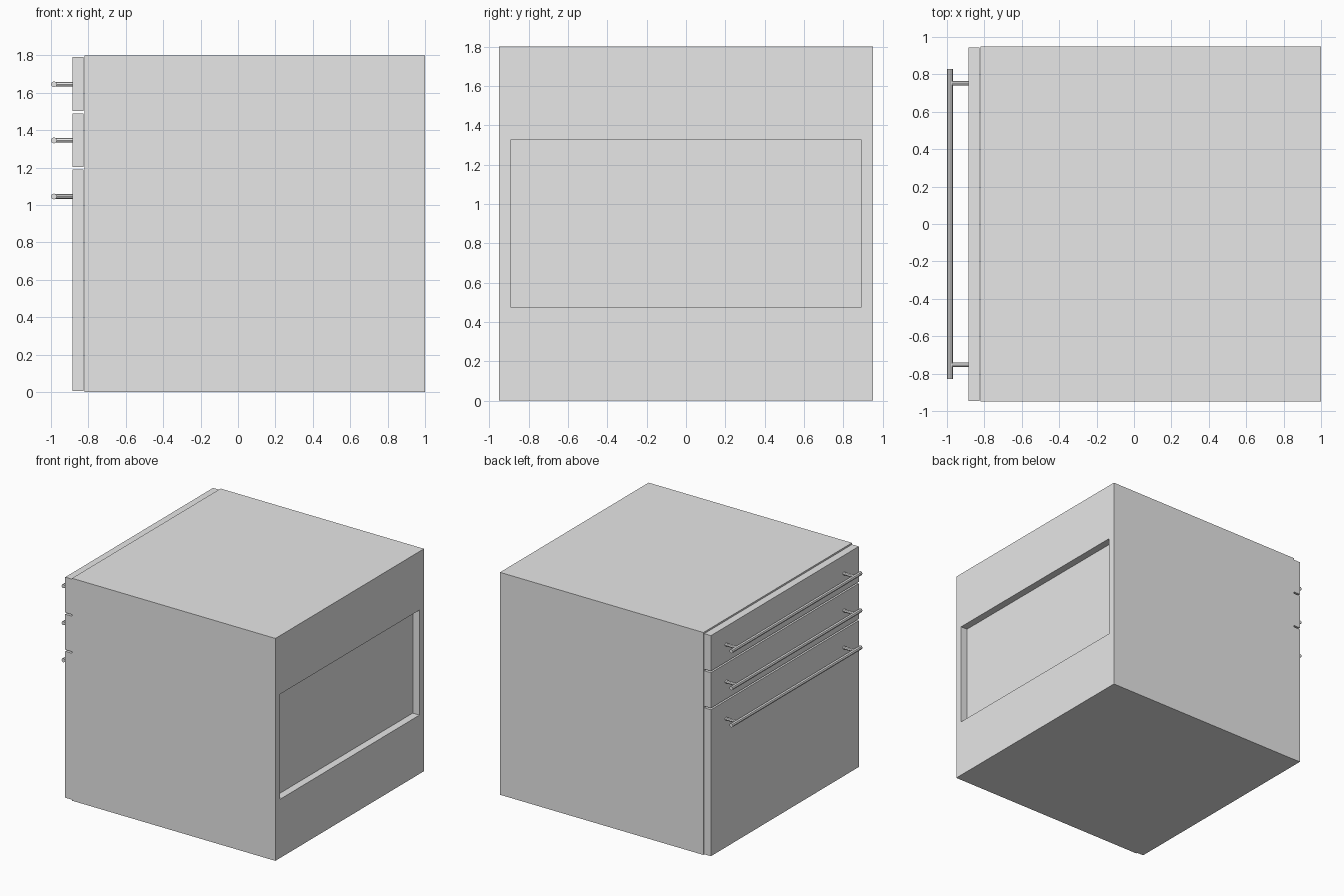
import bpy, bmesh, math
from mathutils import Matrix, Vector

cube = bpy.data.objects.get("Cube")
if cube:
    bpy.data.objects.remove(cube, do_unlink=True)

grey = bpy.data.materials.new("light_grey")
grey.use_nodes = True
grey.diffuse_color = (0.8, 0.8, 0.8, 1)
grey.node_tree.nodes["Principled BSDF"].inputs["Base Color"].default_value = (0.8, 0.8, 0.8, 1)


def finish(bm, name):
    bmesh.ops.recalc_face_normals(bm, faces=bm.faces)
    mesh = bpy.data.meshes.new(name)
    bm.to_mesh(mesh)
    bm.free()
    mesh.materials.append(grey)
    obj = bpy.data.objects.new(name, mesh)
    bpy.context.collection.objects.link(obj)
    return obj


def box(bm, lo, hi):
    lo, hi = Vector(lo), Vector(hi)
    m = Matrix.Translation((lo + hi) / 2) @ Matrix.Diagonal((*(hi - lo), 1))
    bmesh.ops.create_cube(bm, size=1, matrix=m)


def rod(bm, start, end, radius, sides=8):
    start, end = Vector(start), Vector(end)
    axis = end - start
    m = Matrix.Translation((start + end) / 2) @ axis.to_track_quat('Z', 'Y').to_matrix().to_4x4()
    bmesh.ops.create_cone(bm, cap_ends=True, segments=sides, radius1=radius,
                          radius2=radius, depth=axis.length, matrix=m)


# Cabinet body with a recessed panel in its +x side
bm = bmesh.new()
box(bm, (-0.821, -0.95, 0), (1, 0.95, 1.8))
bm.normal_update()
side = max(bm.faces, key=lambda f: f.calc_center_median().x)
bmesh.ops.inset_individual(bm, faces=[side], thickness=0.05)
for v in side.verts:
    v.co.y = math.copysign(0.892, v.co.y)
    v.co.z = 1.326 if v.co.z > 0.9 else 0.476
panel = bmesh.ops.extrude_discrete_faces(bm, faces=[side])["faces"][0]
bmesh.ops.translate(bm, verts=panel.verts, vec=(-0.06, 0, 0))
finish(bm, "cabinet_body")

# Drawer fronts, each with a bar handle on two posts
drawers = [("top", 1.503, 1.79, 1.645),
           ("middle", 1.203, 1.49, 1.345),
           ("bottom", 0.005, 1.19, 1.045)]
for name, low, high, grip in drawers:
    bm = bmesh.new()
    box(bm, (-0.885, -0.945, low), (-0.825, 0.945, high))
    finish(bm, name + "_drawer_front")

    bm = bmesh.new()
    rod(bm, (-0.984, -0.828, grip), (-0.984, 0.828, grip), 0.016)
    finish(bm, name + "_handle_bar")

    bm = bmesh.new()
    for y in (-0.753, 0.753):
        rod(bm, (-0.98, y, grip), (-0.88, y, grip), 0.0125)
    finish(bm, name + "_handle_posts")
